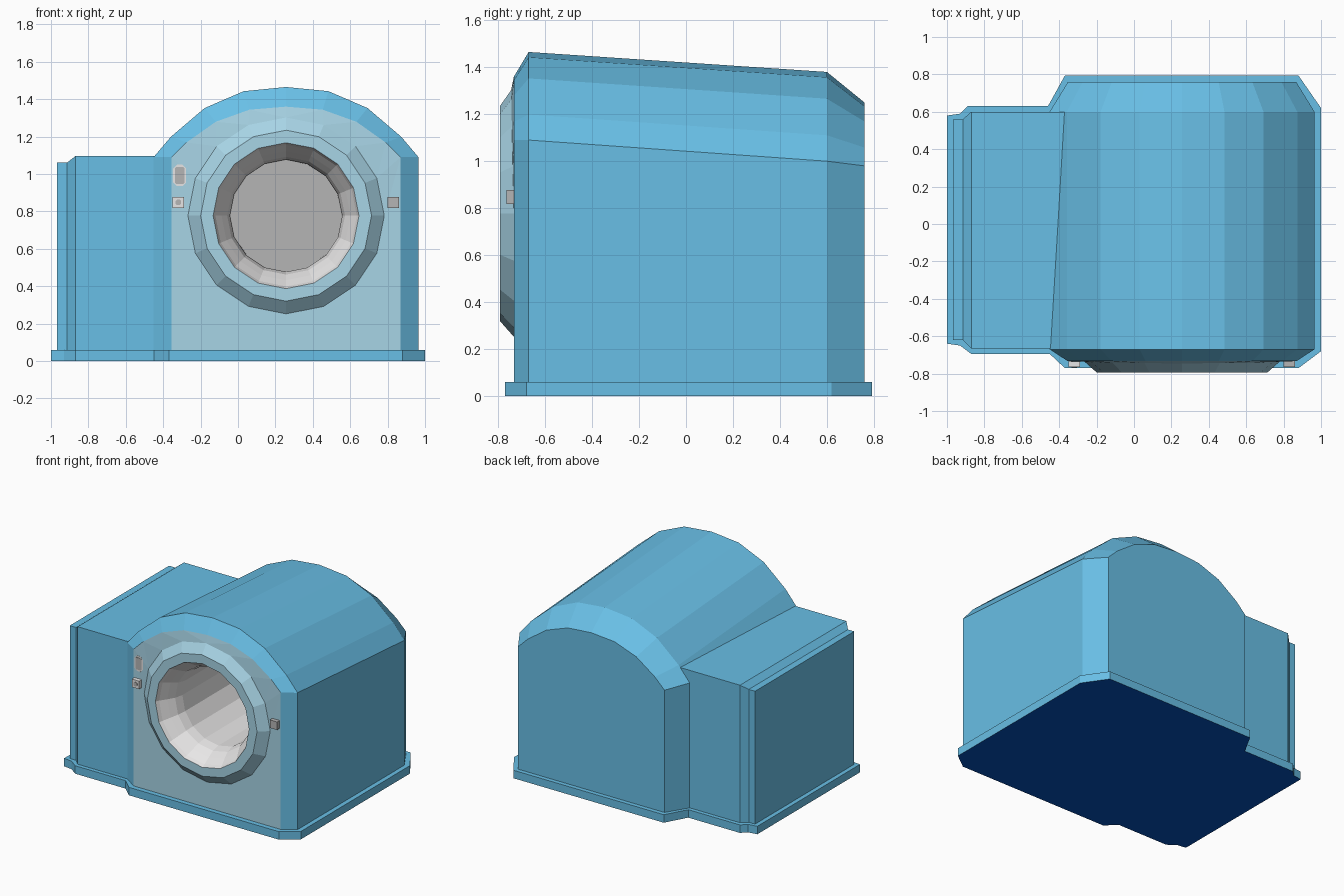
import bpy, bmesh, math
from mathutils import Vector

if "Cube" in bpy.data.objects:
    bpy.data.objects.remove(bpy.data.objects["Cube"])


def mat(name, r, g, b):
    m = bpy.data.materials.new(name)
    m.diffuse_color = (r, g, b, 1)
    m.use_nodes = True
    m.node_tree.nodes["Principled BSDF"].inputs["Base Color"].default_value = m.diffuse_color
    return m


BLUE = mat("housing blue", 0.14, 0.52, 0.79)
PALE = mat("pale panel blue", 0.39, 0.66, 0.79)
NAVY = mat("underside navy", 0.001, 0.08, 0.5)
LIGHT = mat("light grey", 0.80, 0.79, 0.79)
GREY = mat("mid grey", 0.46, 0.46, 0.46)


def finish(bm, name, mats, rule=None):
    """Turn a bmesh into an object, colouring faces by a rule."""
    bmesh.ops.recalc_face_normals(bm, faces=bm.faces)
    bm.normal_update()
    if rule:
        for f in bm.faces:
            f.material_index = rule(f)
    me = bpy.data.meshes.new(name)
    bm.to_mesh(me)
    bm.free()
    for m in mats:
        me.materials.append(m)
    ob = bpy.data.objects.new(name, me)
    bpy.context.collection.objects.link(ob)
    return ob


def loft(bm, rings):
    """Join closed rings of points with quads; returns vertex rings."""
    vs = [[bm.verts.new(p) for p in r] for r in rings]
    n = len(vs[0])
    for a, b in zip(vs, vs[1:]):
        for i in range(n):
            j = (i + 1) % n
            bm.faces.new((a[i], a[j], b[j], b[i]))
    return vs


CX, CZ, SIDES = 0.257, 0.777, 16


def circle(r, y):
    return [Vector((CX + r * math.sin(2 * math.pi * i / SIDES), y,
                    CZ + r * math.cos(2 * math.pi * i / SIDES))) for i in range(SIDES)]


def surround_foot():
    """Outer foot of the ring, tipped slightly forward at the top."""
    return [Vector((p.x, -0.733 - 0.012 * max(0, (p.z - CZ) / 0.525), p.z))
            for p in circle(0.525, 0)]


# Base plate with stepped outline
outline = [(-0.37, 0.793), (0.88, 0.793), (1, 0.62), (1, -0.68), (0.88, -0.77),
           (-0.37, -0.77), (-0.45, -0.695), (-0.87, -0.695), (-0.93, -0.65), (-1, -0.64),
           (-1, 0.58), (-0.93, 0.59), (-0.89, 0.63), (-0.46, 0.63)]
bm = bmesh.new()
lo, hi = loft(bm, [[(x, y, z) for x, y in outline] for z in (0, 0.06)])
bm.faces.new(lo)
bm.faces.new(hi)
finish(bm, "base_plate", [BLUE, NAVY], lambda f: int(f.normal.z < -0.9))

# Main housing: arched sections lofted front to back
ARCH = [(1, 0), (0.87, 0.29), (0.615, 0.70), (0.32, 0.94), (0, 1)]


def section(y, half, eave, top):
    pts = ARCH + [(-k, h) for k, h in ARCH[-2::-1]]
    ring = [(CX + k * half, y, eave + h * (top - eave)) for k, h in pts]
    return ring + [(CX - half, y, 0.05), (CX + half, y, 0.05)]


bm = bmesh.new()
vs = loft(bm, [section(-0.733, 0.612, 1.09, 1.36), section(-0.67, 0.708, 1.09, 1.465),
               section(0.6, 0.708, 1.0, 1.38), section(0.76, 0.61, 0.98, 1.25)])
bm.faces.new(vs[-1])
# front panel around the round opening
hole = [bm.verts.new(p) for p in surround_foot()]
loops = []
for ring in (vs[0], hole):
    for i, v in enumerate(ring):
        w = ring[(i + 1) % len(ring)]
        loops.append(bm.edges.get((v, w)) or bm.edges.new((v, w)))
bmesh.ops.triangle_fill(bm, edges=loops, use_beauty=True, use_dissolve=False,
                        normal=(0, -1, 0))
finish(bm, "main_housing", [BLUE, PALE],
       lambda f: int(all(v.co.y < -0.73 for v in f.verts)))

# Opening surround, flare and bore
bm = bmesh.new()
prof = [(0.457, -0.793), (0.39, -0.793), (0.378, -0.765), (0.345, -0.715),
        (0.315, -0.665), (0.30, -0.60), (0.298, 0.5)]
vs = loft(bm, [surround_foot()] + [circle(r, y) for r, y in prof])
bm.faces.new(vs[-1])


def bore_rule(f):
    if len(f.verts) > 4:
        return 2
    c = f.calc_center_median()
    return int(math.hypot(c.x - CX, c.z - CZ) < 0.388)


ob = finish(bm, "bore_surround", [PALE, LIGHT, GREY], bore_rule)
# make the front ring face outward
if sum(p.normal.y for p in ob.data.polygons if p.center.y < -0.79) > 0:
    ob.data.flip_normals()

# Side cabinet with stepped end
bm = bmesh.new()


def rect(x, y0, y1, z):
    return [(x, y0, 0.05), (x, y1, 0.05), (x, y1, z), (x, y0, z)]


vs = loft(bm, [rect(-0.30, -0.665, 0.6, 1.095), rect(-0.87, -0.665, 0.6, 1.095),
               rect(-0.915, -0.62, 0.56, 1.06), rect(-0.967, -0.62, 0.56, 1.06)])
bm.faces.new(vs[0])
bm.faces.new(vs[-1])
finish(bm, "side_cabinet", [BLUE])


# Small front controls
def block(name, x, z, w, h, y0, y1, m, bevel=0.0):
    bm = bmesh.new()
    pts = [(-1, -1), (1, -1), (1, 1), (-1, 1)]
    if bevel:
        a, b = 1 - bevel / w * 2, 1 - bevel / h * 2
        pts = [(-a, -1), (a, -1), (1, -b), (1, b), (a, 1), (-a, 1), (-1, b), (-1, -b)]
    r = loft(bm, [[(x + p * w / 2, y, z + q * h / 2) for p, q in pts] for y in (y0, y1)])
    bm.faces.new(r[0])
    bm.faces.new(r[1])
    finish(bm, name, [m])


block("display_frame", -0.312, 0.992, 0.07, 0.115, -0.736, -0.72, LIGHT, 0.02)
block("display_screen", -0.312, 0.992, 0.05, 0.09, -0.739, -0.72, GREY, 0.006)
block("left_button", -0.319, 0.848, 0.06, 0.06, -0.764, -0.72, LIGHT)
block("left_button_dot", -0.319, 0.848, 0.03, 0.03, -0.768, -0.75, GREY, 0.008)
block("right_button", 0.83, 0.848, 0.06, 0.06, -0.764, -0.72, GREY)
